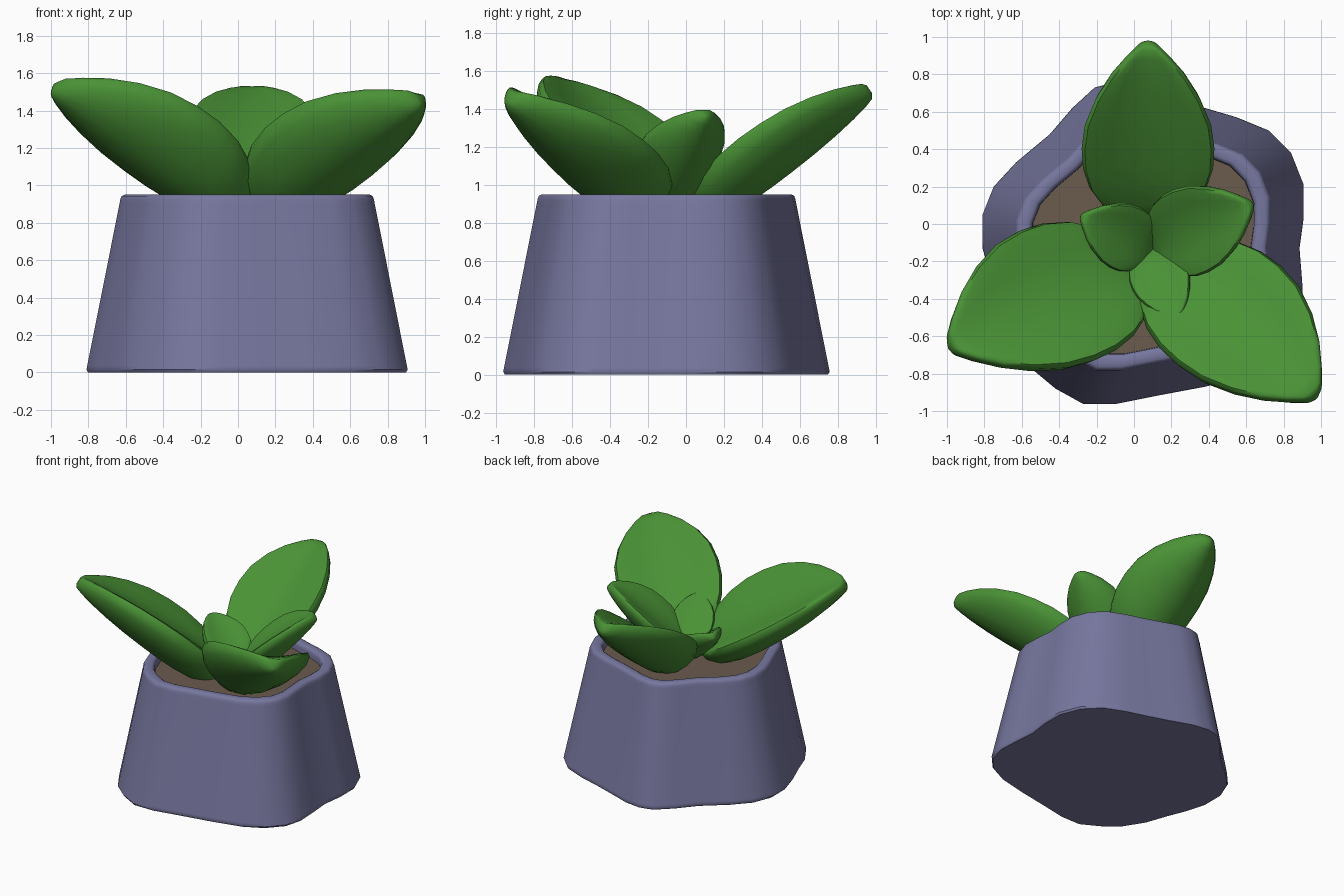
import bpy, bmesh, math
from mathutils import Vector, Matrix

if "Cube" in bpy.data.objects:
    bpy.data.objects.remove(bpy.data.objects["Cube"])


def material(name, rgb):
    m = bpy.data.materials.new(name)
    m.diffuse_color = (*rgb, 1)
    m.use_nodes = True
    m.node_tree.nodes["Principled BSDF"].inputs["Base Color"].default_value = m.diffuse_color
    return m


POT = material("slate_blue", (0.185, 0.185, 0.35))
SOIL = material("soil_brown", (0.145, 0.104, 0.076))
LEAF = material("leaf_green", (0.067, 0.285, 0.036))


def loft(name, rings, mat, angle):
    """Skin closed rings of points and cap both ends."""
    bm = bmesh.new()
    loops = [[bm.verts.new(p) for p in ring] for ring in rings]
    n = len(loops[0])
    for a, b in zip(loops, loops[1:]):
        for i in range(n):
            j = (i + 1) % n
            bm.faces.new((a[i], a[j], b[j], b[i]))
    bm.faces.new(loops[0])
    bm.faces.new(loops[-1])
    bmesh.ops.recalc_face_normals(bm, faces=bm.faces)
    me = bpy.data.meshes.new(name)
    bm.to_mesh(me)
    bm.free()
    me.materials.append(mat)
    ob = bpy.data.objects.new(name, me)
    bpy.context.collection.objects.link(ob)
    bpy.ops.object.select_all(action='DESELECT')
    ob.select_set(True)
    bpy.context.view_layer.objects.active = ob
    bpy.ops.object.shade_smooth_by_angle(angle=math.radians(angle))
    return ob


# Wavy pot outline at ground level
OUTLINE = [
    (.907, .21), (.84, .38), (.72, .5), (.55, .57), (.38, .62), (.2, .68),
    (.03, .74), (-.1, .757), (-.21, .73), (-.33, .62), (-.45, .48),
    (-.63, .33), (-.75, .2), (-.81, .05), (-.81, -.13), (-.76, -.3),
    (-.70, -.45), (-.64, -.62), (-.54, -.78), (-.42, -.88), (-.27, -.963),
    (-.1, -.963), (.14, -.915), (.38, -.87), (.61, -.815), (.76, -.74),
    (.87, -.62), (.907, -.48), (.90, -.32), (.885, -.13), (.907, .03)]
CX, CY = .05, -.102


def pot_ring(s, z):
    return [(CX + (x - CX) * s, CY + (y - CY) * s, z) for x, y in OUTLINE]


# Pot with rounded rim and hollow top, then the soil inside
loft("pot", [pot_ring(s, z) for s, z in (
    (.99, 0), (1, .015), (.9955, .035), (.794, .905), (.79, .925),
    (.782, .942), (.765, .95), (.715, .95), (.698, .942), (.69, .925),
    (.688, .905), (.685, .82))], POT, 40)
loft("soil", [pot_ring(.688, .83), pot_ring(.688, .88)], SOIL, 30)

# Leaf stations: position along the leaf, relative width, relative thickness
STATIONS = [(0, .12, .4), (.05, .42, .75), (.13, .68, .95), (.25, .88, 1.05),
            (.37, .98, 1.05), (.49, 1, 1), (.62, .95, .92), (.75, .79, .8),
            (.86, .57, .66), (.94, .34, .52), (.985, .18, .4), (1, .07, .22)]


def leaf(name, base, tip, half_width, lift, thick, roll=0):
    """Cupped, thick, round-edged leaf running from base to tip."""
    base, tip = Vector(base), Vector(tip)
    along = (tip - base).normalized()
    side = along.cross(Vector((0, 0, 1))).normalized()
    turn = Matrix.Rotation(math.radians(roll), 3, along)
    side = turn @ side
    up = side.cross(along)
    rings = []
    for t, w, h in STATIONS:
        ring = []
        for k in range(20):
            a = 2 * math.pi * k / 20
            c, s = math.cos(a), math.sin(a)
            full = math.copysign(abs(s) ** .8, s)
            bulge = thick * h * full * (1 if s < 0 else .8)
            n = lift * w * c * c + bulge
            ring.append(base.lerp(tip, t) + side * half_width * w * c + up * n)
        rings.append(ring)
    return loft(name, rings, LEAF, 60)


# Three large outer leaves
leaf("back_leaf", (.075, .035, .865), (.075, .965, 1.505), .355, .15, .13)
leaf("left_leaf", (.02, -.25, .86), (-.98, -.655, 1.53), .41, .15, .14, 15)
leaf("right_leaf", (.13, -.215, .86), (.97, -.92, 1.465), .39, .15, .14, -13)

# Three small inner leaves
leaf("small_right_leaf", (.11, -.12, .88), (.625, .10, 1.38), .24, .09, .09)
leaf("small_left_leaf", (.09, -.14, .88), (-.275, .04, 1.18), .18, .07, .075)
leaf("small_front_leaf", (.075, -.15, .88), (.235, -.50, 1.18), .16, .06, .065)
